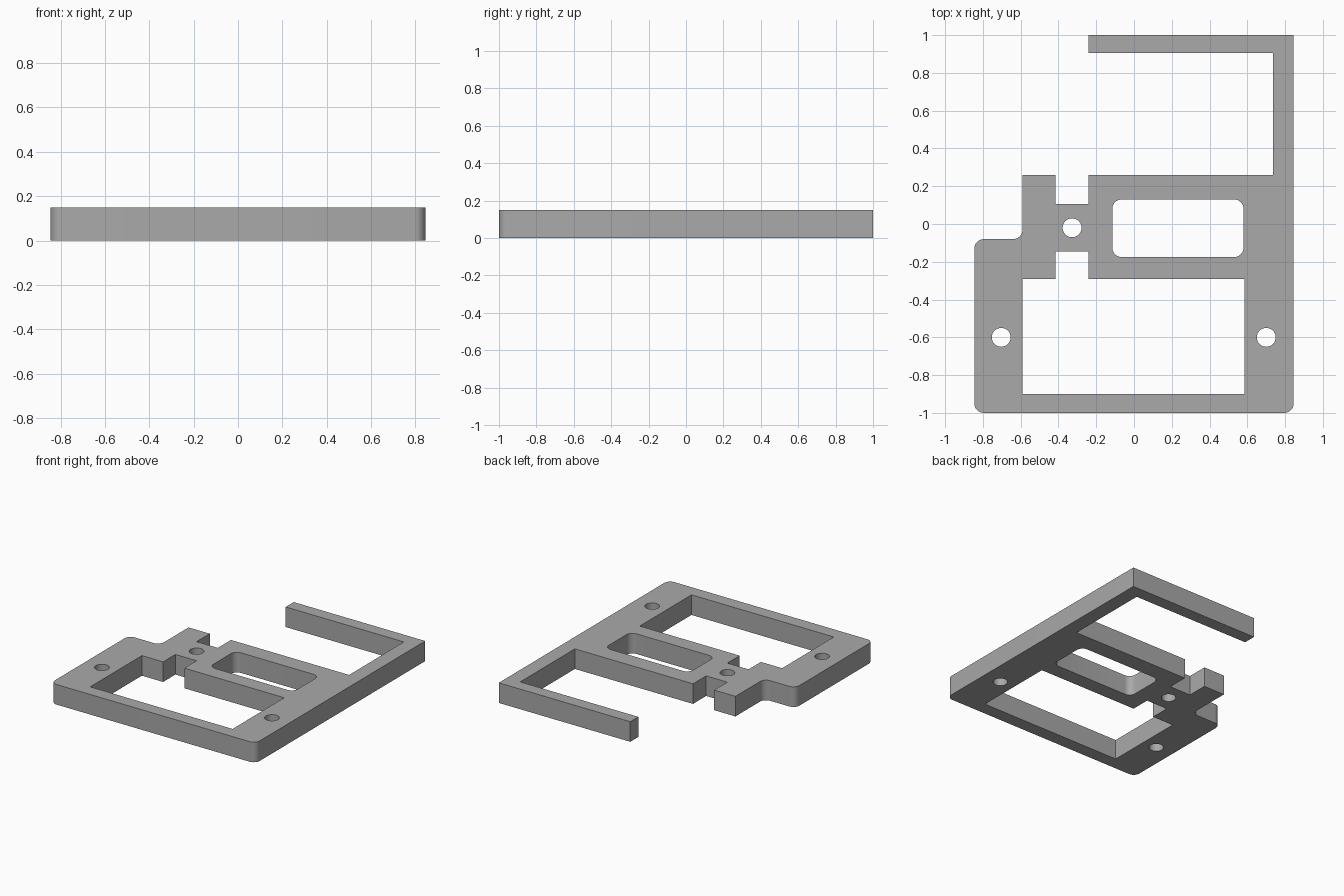
import bpy
from math import cos, sin, tau
from mathutils import Vector

cube = bpy.data.objects.get("Cube")
if cube:
    bpy.data.objects.remove(cube, do_unlink=True)

THICKNESS = 0.15

grey = bpy.data.materials.new("plain_grey")
grey.use_nodes = True
grey.diffuse_color = (0.4, 0.4, 0.4, 1)
grey.node_tree.nodes["Principled BSDF"].inputs["Base Color"].default_value = (0.4, 0.4, 0.4, 1)


def rounded(corners, steps=8):
    """Polygon from (x, y) or (x, y, radius) right-angled corners."""
    points = []
    for i, corner in enumerate(corners):
        here = Vector(corner[:2])
        if len(corner) == 2:
            points.append(here)
            continue
        to_prev = (Vector(corners[i - 1][:2]) - here).normalized()
        to_next = (Vector(corners[(i + 1) % len(corners)][:2]) - here).normalized()
        r = corner[2]
        for k in range(steps + 1):
            a = tau / 4 * k / steps
            points.append(here + to_prev * r * (1 - sin(a)) + to_next * r * (1 - cos(a)))
    return points


def circle(x, y, r, count=32):
    return [Vector((x + r * cos(tau * k / count), y + r * sin(tau * k / count)))
            for k in range(count)]


# Outer edge: frame, rear arm and notched tab
R = 0.05
outline = rounded([
    (-0.845, -1, R), (0.845, -1, R), (0.845, 1), (-0.24, 1), (-0.24, 0.905),
    (0.735, 0.905), (0.735, 0.26), (-0.24, 0.26), (-0.24, 0.105),
    (-0.415, 0.105), (-0.415, 0.26), (-0.59, 0.26), (-0.59, -0.08, R),
    (-0.845, -0.08, R)])

# Front window with its notch
window = rounded([
    (-0.59, -0.9), (0.585, -0.9), (0.585, -0.29), (-0.24, -0.29),
    (-0.24, -0.145), (-0.415, -0.145), (-0.415, -0.29), (-0.59, -0.29)])

# Rounded slot and screw holes
slot = rounded([(-0.115, -0.175, R), (0.58, -0.175, R), (0.58, 0.13, R), (-0.115, 0.13, R)])
holes = [circle(x, y, R) for x, y in ((-0.328, -0.02), (-0.703, -0.6), (0.7, -0.6))]

# Filled, extruded flat profile
curve = bpy.data.curves.new("bracket_profile", "CURVE")
curve.dimensions = "2D"
curve.fill_mode = "BOTH"
curve.extrude = THICKNESS / 2
for loop in [outline, window, slot, *holes]:
    spline = curve.splines.new("POLY")
    spline.points.add(len(loop) - 1)
    for point, co in zip(spline.points, loop):
        point.co = (co.x, co.y, 0, 1)
    spline.use_cyclic_u = True
curve.materials.append(grey)

bracket = bpy.data.objects.new("bracket_plate", curve)
bpy.context.collection.objects.link(bracket)
bracket.location.z = THICKNESS / 2

# Convert to a welded mesh with sharp edges
bpy.ops.object.select_all(action="DESELECT")
bracket.select_set(True)
bpy.context.view_layer.objects.active = bracket
bpy.ops.object.convert(target="MESH")
bpy.ops.object.mode_set(mode="EDIT")
bpy.ops.mesh.select_all(action="SELECT")
bpy.ops.mesh.remove_doubles(threshold=0.0005)
bpy.ops.mesh.normals_make_consistent(inside=False)
bpy.ops.object.mode_set(mode="OBJECT")
bpy.ops.object.shade_smooth_by_angle()
